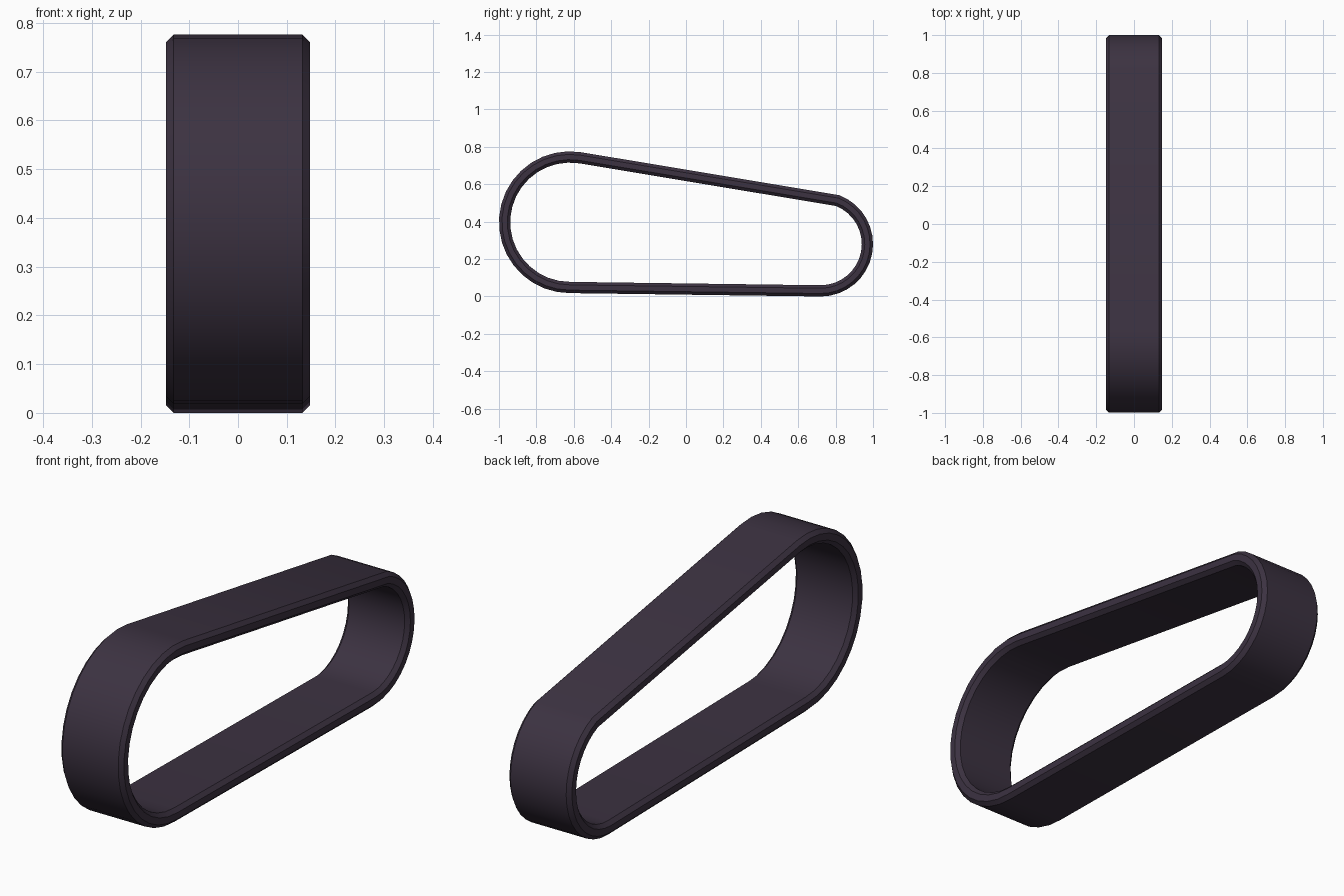
import bpy, bmesh, math
from mathutils import Vector

if "Cube" in bpy.data.objects:
    bpy.data.objects.remove(bpy.data.objects["Cube"])

# Material
mat = bpy.data.materials.new("dark plum rubber")
mat.diffuse_color = (0.045, 0.032, 0.053, 1)
mat.use_nodes = True
mat.node_tree.nodes["Principled BSDF"].inputs["Base Color"].default_value = mat.diffuse_color


def arc(cy, cz, r, a0, a1, n):
    return [Vector((cy + r * math.cos(math.radians(a0 + (a1 - a0) * i / n)),
                    cz + r * math.sin(math.radians(a0 + (a1 - a0) * i / n)))) for i in range(n + 1)]


# Belt outline in the y-z plane: small end, then large end (counter-clockwise)
outline = (arc(0.72, 0.28, 0.28, -90, 69, 16) +
           arc(-0.621, 0.397, 0.379, 81, 270, 18))


def inset(points, d):
    """Mitred inward offset of the closed outline."""
    out = []
    for i, p in enumerate(points):
        e0 = (p - points[i - 1]).normalized()
        e1 = (points[(i + 1) % len(points)] - p).normalized()
        n0, n1 = Vector((-e0.y, e0.x)), Vector((-e1.y, e1.x))
        out.append(p + (n0 + n1) * d / (1 + n0.dot(n1)))
    return out


# Chamfered cross-section: (x, depth inward from the outer surface)
W, T, C = 0.148, 0.06, 0.016
section = [(-W + C, 0), (W - C, 0), (W, C), (W, T - C),
           (W - C, T), (-W + C, T), (-W, T - C), (-W, C)]

# Belt loop
bm = bmesh.new()
rings = [[bm.verts.new((x, p.x, p.y)) for p in inset(outline, d)] for x, d in section]
n = len(outline)
for k, a in enumerate(rings):
    b = rings[(k + 1) % len(rings)]
    for i in range(n):
        j = (i + 1) % n
        bm.faces.new((a[i], a[j], b[j], b[i]))
bmesh.ops.recalc_face_normals(bm, faces=bm.faces)
mesh = bpy.data.meshes.new("belt")
bm.to_mesh(mesh)
bm.free()
belt = bpy.data.objects.new("belt", mesh)
bpy.context.collection.objects.link(belt)
mesh.materials.append(mat)
bpy.context.view_layer.objects.active = belt
belt.select_set(True)
bpy.ops.object.shade_smooth_by_angle(angle=math.radians(30))
